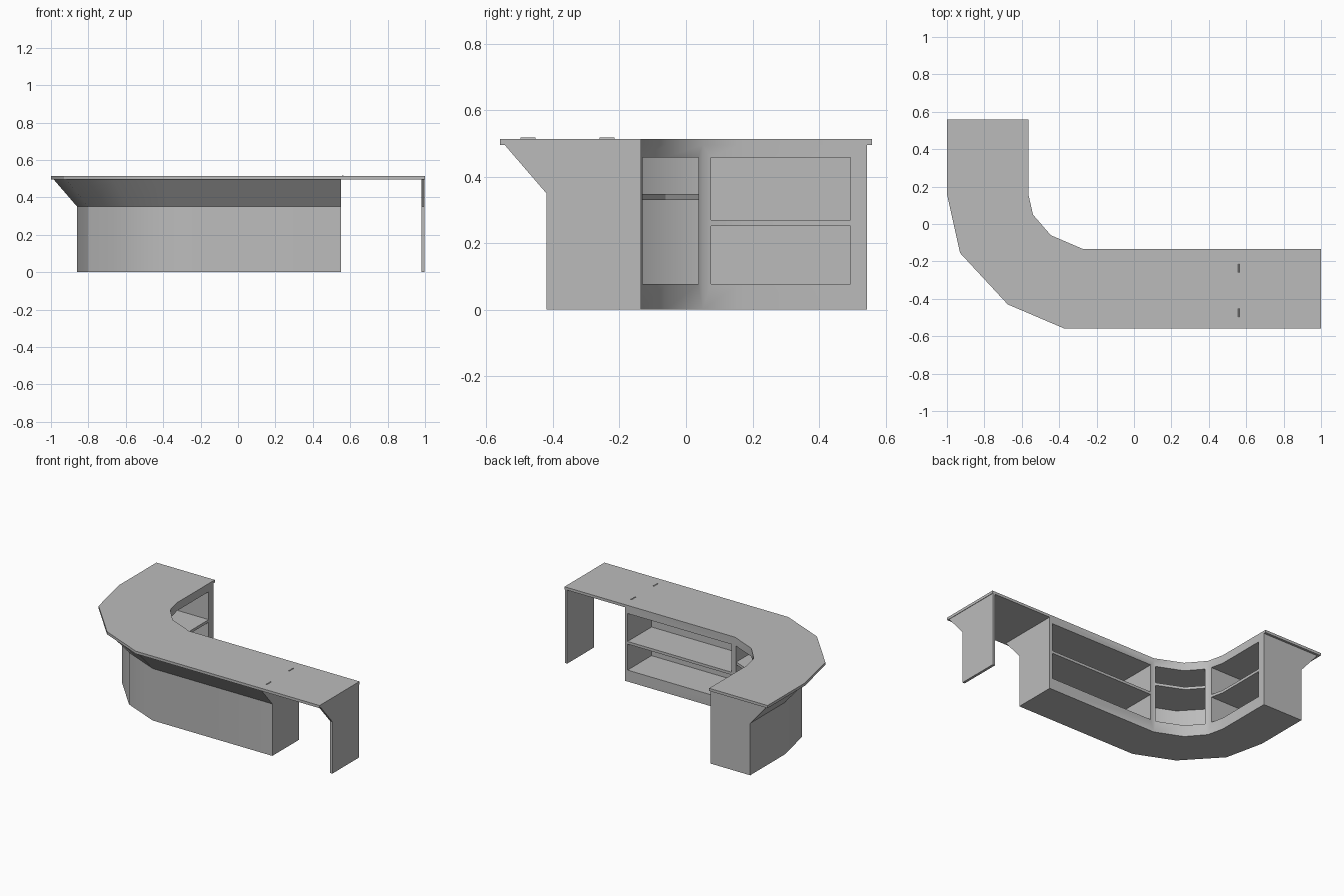
import bpy, math
from mathutils import Vector

cube = bpy.data.objects.get("Cube")
if cube:
    bpy.data.objects.remove(cube, do_unlink=True)

grey = bpy.data.materials.new("plain_grey")
grey.use_nodes = True
colour = (0.5, 0.5, 0.5, 1)
grey.diffuse_color = colour
grey.node_tree.nodes["Principled BSDF"].inputs["Base Color"].default_value = colour

# Counter plan: customer side and staff side, both from the wing to the long run
OUTER = [(-1, .56), (-1, .16), (-.93, -.155), (-.675, -.43), (-.37, -.56), (.56, -.56)]
INNER = [(-.565, .56), (-.565, .16), (-.54, .05), (-.445, -.06), (-.27, -.135), (.56, -.135)]
Z_FLARE, Z_UNDER, Z_TOP = .35, .495, .513
WING_END, RUN_END = .545, .55


def offset(path, d):
    """Move an open path sideways by d with mitred corners."""
    pts = [Vector(p) for p in path]
    normals = []
    for a, b in zip(pts, pts[1:]):
        t = (b - a).normalized()
        normals.append(Vector((-t.y, t.x)))
    result = []
    for i, p in enumerate(pts):
        n1, n2 = normals[max(i - 1, 0)], normals[min(i, len(normals) - 1)]
        result.append(p + (n1 + n2) / (1 + n1.dot(n2)) * d)
    return result


def shorten(path):
    """Pull the path ends back to the cabinet ends."""
    path = [Vector(p) for p in path]
    path[0].y = WING_END
    path[-1].x = RUN_END
    return path


def loft(name, rings, smooth=True):
    """Closed solid through matching rings of 3D points."""
    n = len(rings[0])
    verts = [tuple(p) for ring in rings for p in ring]
    faces = [list(range(n))[::-1], [len(verts) - n + i for i in range(n)]]
    for r in range(len(rings) - 1):
        for i in range(n):
            a, b = r * n + i, r * n + (i + 1) % n
            faces.append([a, b, b + n, a + n])
    mesh = bpy.data.meshes.new(name)
    mesh.from_pydata(verts, [], faces)
    mesh.materials.append(grey)
    obj = bpy.data.objects.new(name, mesh)
    bpy.context.collection.objects.link(obj)
    if smooth:
        activate(obj)
        bpy.ops.object.shade_smooth_by_angle(angle=math.radians(30))
    return obj


def activate(obj):
    bpy.ops.object.select_all(action='DESELECT')
    obj.select_set(True)
    bpy.context.view_layer.objects.active = obj


def prism(name, plan, z0, z1, smooth=False):
    return loft(name, [[(p[0], p[1], z) for p in plan] for z in (z0, z1)], smooth)


def rect(x0, x1, y0, y1):
    return [(x0, y0), (x1, y0), (x1, y1), (x0, y1)]


# Worktop and lift-up flap
prism("worktop", OUTER + INNER[::-1], Z_UNDER, Z_TOP, True)
prism("flap_top", rect(.56, 1, -.56, -.135), Z_UNDER, Z_TOP)

# Cabinet body with a flared customer side
inner = shorten(INNER)[::-1]
rings = []
for d, z in ((.14, 0), (.14, Z_FLARE), (.015, Z_UNDER)):
    plan = shorten(offset(OUTER, d)) + inner
    rings.append([(p.x, p.y, z) for p in plan])
body = loft("cabinet_body", rings, False)

# Open compartments cut from the staff side
back = offset(OUTER, .165)
corner_back = [(-.28, back[4].y), back[4], back[3], back[2], (-.808, .037)]
corner_cut = corner_back + [(-.4, .037), (-.28, -.05)]
cutters = [prism("corner_cutter", corner_cut[::-1], .077, .458)]
for z0, z1 in ((.077, .252), (.27, .458)):
    cutters.append(prism("run_cutter", rect(-.245, .53, -.39, 0), z0, z1))
    cutters.append(prism("wing_cutter", rect(-.82, -.5, .075, .495), z0, z1))
activate(body)
for cutter in cutters:
    mod = body.modifiers.new("compartment", 'BOOLEAN')
    mod.operation = 'DIFFERENCE'
    mod.solver = 'EXACT'
    mod.object = cutter
    bpy.ops.object.modifier_apply(modifier=mod.name)
    bpy.data.objects.remove(cutter, do_unlink=True)
activate(body)
bpy.ops.object.shade_smooth_by_angle(angle=math.radians(30))

# Corner shelf
shelf_front = [(-.54, .037), (-.452, -.062), (-.28, -.136)]
prism("corner_shelf", (corner_back + shelf_front)[::-1], .33, .348)

# Flap support panel, same outline as the cabinet end
outline = [(-.42, 0), (-.135, 0), (-.135, Z_UNDER), (-.545, Z_UNDER), (-.42, Z_FLARE)]
loft("flap_panel", [[(x, y, z) for y, z in outline] for x in (.98, .997)], False)

# Flap hinges
for y in (-.475, -.237):
    bpy.ops.mesh.primitive_cylinder_add(vertices=12, radius=.004, depth=.045,
                                        location=(.56, y, Z_TOP), rotation=(math.pi / 2, 0, 0))
    hinge = bpy.context.object
    hinge.name = "flap_hinge"
    hinge.data.materials.append(grey)
